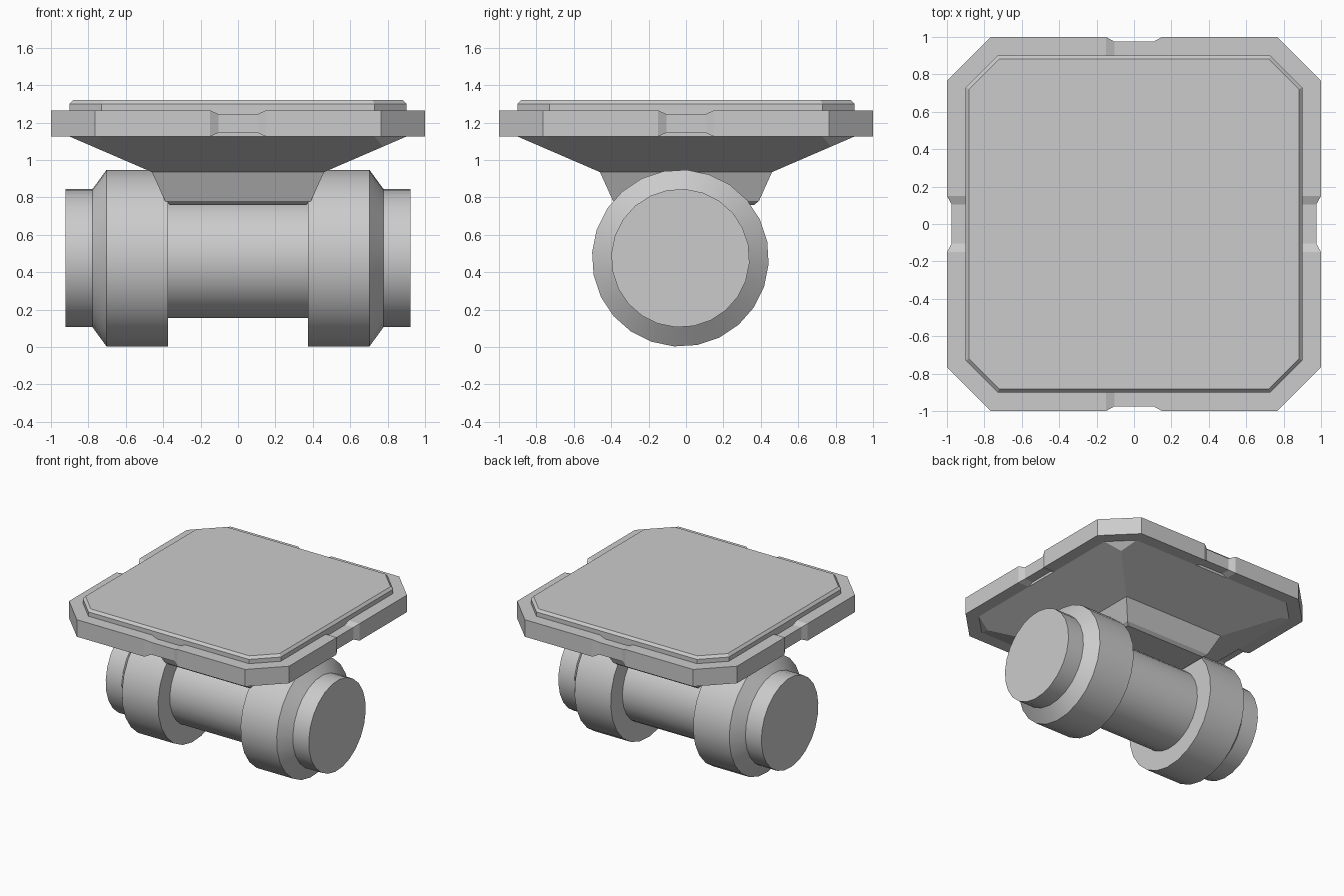
import bpy, bmesh
from math import sin, cos, radians
from mathutils import Vector, Matrix

if "Cube" in bpy.data.objects:
    bpy.data.objects.remove(bpy.data.objects["Cube"])


def finish(name, bm, smooth=False):
    bmesh.ops.recalc_face_normals(bm, faces=bm.faces)
    me = bpy.data.meshes.new(name)
    bm.to_mesh(me)
    bm.free()
    ob = bpy.data.objects.new(name, me)
    bpy.context.collection.objects.link(ob)
    if smooth:
        bpy.ops.object.select_all(action='DESELECT')
        ob.select_set(True)
        bpy.context.view_layer.objects.active = ob
        bpy.ops.object.shade_smooth_by_angle(angle=radians(25))
    return ob


def loft(name, rings, cap_start=False, cap_end=False, smooth=False):
    bm = bmesh.new()
    vs = [[bm.verts.new(p) for p in r] for r in rings]
    n = len(vs[0])
    for a, b in zip(vs, vs[1:]):
        for i in range(n):
            j = (i + 1) % n
            bm.faces.new((a[i], a[j], b[j], b[i]))
    if cap_start:
        bm.faces.new(vs[0][::-1])
    if cap_end:
        bm.faces.new(vs[-1])
    return finish(name, bm, smooth)


def four_way(pts):
    """Repeat the points of one side around the z axis."""
    return [Matrix.Rotation(radians(90 * k), 3, 'Z') @ Vector(p)
            for k in range(4) for p in pts]


def octagon(d, t, z):
    return four_way([(-t, -d, z), (t, -d, z)])


def square(d, z):
    return four_way([(-d, -d, z)])


# horizontal spool with stepped, chamfered ends
half = [(0.375, 0.32), (0.375, 0.473), (0.703, 0.473), (0.778, 0.37), (0.923, 0.37)]
profile = [(-x, r) for x, r in reversed(half)] + half
angles = [radians(11 + 15 * i) for i in range(24)]
loft("spool", [[(x, -0.03 + r * sin(a), 0.475 - r * cos(a)) for a in angles]
               for x, r in profile], True, True, True)

# neck saddle joining spool and tray
loft("neck", [square(0.365, 0.76), square(0.39, 0.78), square(0.46, 0.935)], True)

# flared underside with clipped corners
bm = bmesh.new()
for p in (square(0.46, 0.935) + square(0.775, 1.071)
          + octagon(0.9, 0.73, 1.125) + octagon(0.9, 0.73, 1.15)):
    bm.verts.new(p)
bmesh.ops.convex_hull(bm, input=bm.verts)
bmesh.ops.dissolve_limit(bm, angle_limit=radians(2), verts=bm.verts, edges=bm.edges)
bm.normal_update()
bmesh.ops.delete(bm, geom=[f for f in bm.faces if abs(f.normal.z) > 0.99], context='FACES')
finish("flared_underside", bm)

# plate rim, with a shallow notch in the middle of each side
side = [(-0.765, 0), (-0.15, 0), (-0.105, 1), (0.105, 1), (0.15, 0), (0.765, 0)]


def rim(d, corner, inset, z, dz):
    return four_way([(max(-corner, min(corner, t)), -d + inset * n, z + dz * n)
                     for t, n in side])


loft("plate_rim", [rim(0.9, 0.73, 0, 1.265, -0.02), rim(1, 0.765, 0.025, 1.265, -0.02),
                   rim(1, 0.765, 0.025, 1.125, 0.02), rim(0.9, 0.73, 0, 1.125, 0.02)])

# raised top panel with a bevelled edge
loft("top_panel", [octagon(0.9, 0.73, 1.24), octagon(0.9, 0.73, 1.3),
                   octagon(0.882, 0.72, 1.32)], False, True)
